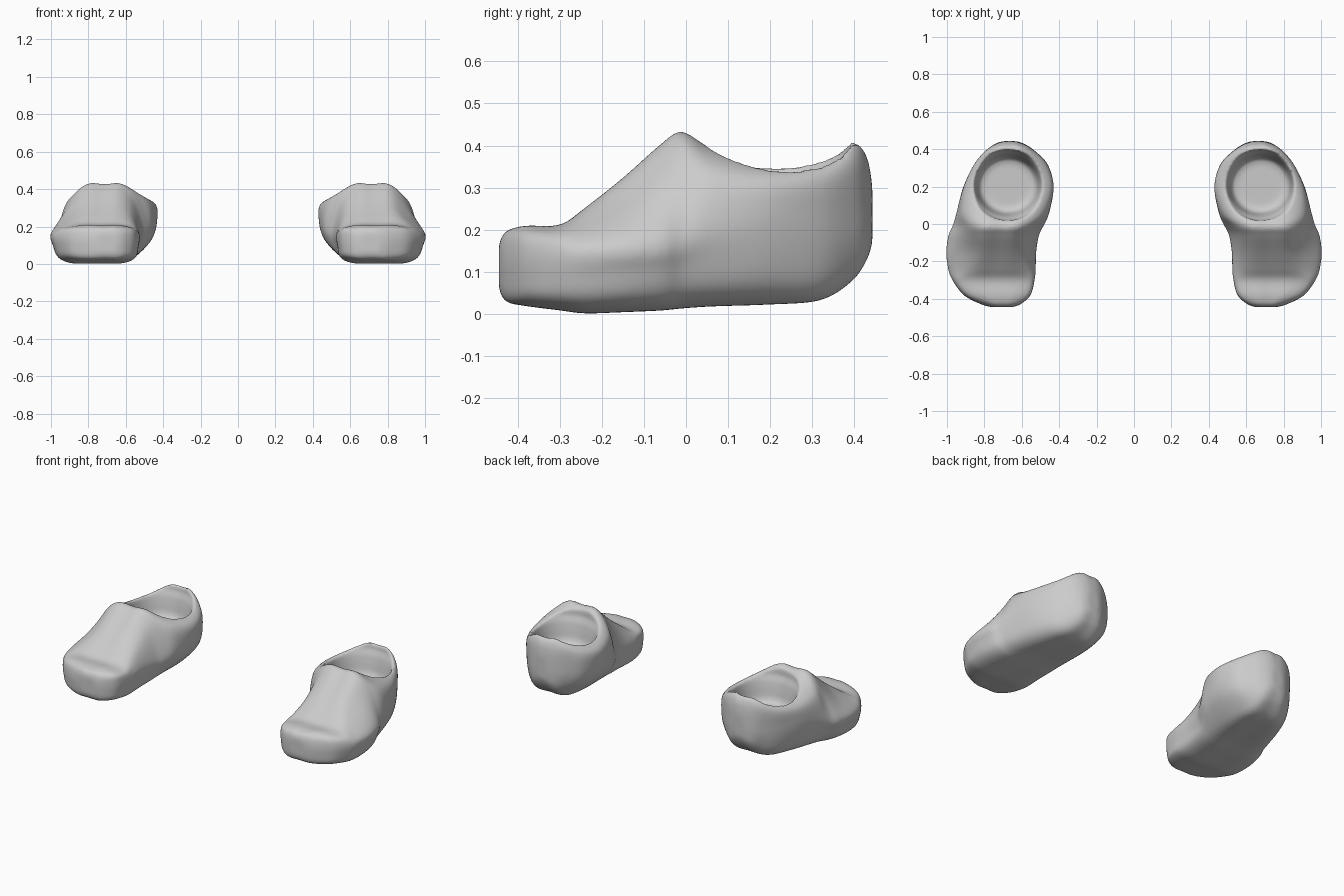
import bpy, bmesh, math

if "Cube" in bpy.data.objects:
    bpy.data.objects.remove(bpy.data.objects["Cube"])

# Cross-sections from toe to heel:
# y, z bottom, z widest, z top, bottom x pair, widest x pair, shoulder x pair
SECTIONS = [
    (-.445, .06, .12, .165, .66, .75, .65, .76, .66, .75),
    (-.428, .03, .13, .195, .615, .805, .605, .82, .615, .80),
    (-.38, .02, .14, .208, .57, .89, .553, .91, .565, .89),
    (-.30, .01, .15, .21, .55, .94, .532, .97, .55, .94),
    (-.24, .003, .16, .25, .55, .955, .527, .99, .565, .91),
    (-.15, .006, .17, .32, .55, .96, .525, .998, .57, .885),
    (-.06, .01, .18, .398, .545, .945, .51, .987, .56, .885),
    (-.01, .015, .19, .428, .54, .925, .485, .966, .535, .89),
    (.06, .02, .215, .392, .53, .91, .453, .948, .478, .912),
    (.20, .025, .245, .362, .52, .872, .431, .912, .444, .892),
    (.32, .035, .235, .377, .54, .82, .463, .852, .475, .845),
    (.395, .08, .23, .405, .57, .76, .535, .788, .545, .785),
    (.43, .13, .23, .37, .60, .73, .59, .74, .60, .73),
    (.443, .17, .23, .30, .64, .69, .63, .70, .64, .69),
]
# Foot opening: radius, height
CAVITY = [(.11, .215), (.145, .222), (.16, .25), (.17, .3), (.18, .34), (.197, .375), (.208, .6)]


def spline(pts, steps, closed=False):
    """Catmull-Rom interpolation through tuples of any length."""
    n, out = len(pts), []
    for i in range(n if closed else n - 1):
        q = [pts[(i + k) % n] if closed else pts[min(max(i + k, 0), n - 1)]
             for k in (-1, 0, 1, 2)]
        for s in range(steps):
            t = s / steps
            out.append(tuple(.5 * (2 * b + (c - a) * t + (2 * a - 5 * b + 4 * c - d) * t * t
                                   + (3 * b - a - 3 * c + d) * t ** 3)
                             for a, b, c, d in zip(*q)))
    return out if closed else out + [pts[-1]]


def ring(sec):
    y, zb, zm, zt, bl, br, ml, mr, tl, tr = sec
    bw, tw = br - bl, tr - tl
    low, mid, high = zb + .18 * (zm - zb), zb + .55 * (zm - zb), zm + .68 * (zt - zm)
    pts = [((bl + br) / 2, zb), (br - .18 * bw, zb), (br, low), (br + .75 * (mr - br), mid),
           (mr, zm), (tr, high), (tr - .23 * tw, zt), ((tl + tr) / 2, zt),
           (tl + .23 * tw, zt), (tl, high), (ml, zm), (bl + .75 * (ml - bl), mid),
           (bl, low), (bl + .18 * bw, zb)]
    return [(x, y, z) for x, z in spline(pts, 5, True)]


def loft(name, rings, side):
    bm = bmesh.new()
    rows = [[bm.verts.new((side * x, y, z)) for x, y, z in r] for r in rings]
    for a, b in zip(rows, rows[1:]):
        for i in range(len(a)):
            j = (i + 1) % len(a)
            bm.faces.new((a[i], a[j], b[j], b[i]))
    bm.faces.new(rows[0])
    bm.faces.new(rows[-1])
    bmesh.ops.recalc_face_normals(bm, faces=bm.faces)
    me = bpy.data.meshes.new(name)
    bm.to_mesh(me)
    bm.free()
    ob = bpy.data.objects.new(name, me)
    bpy.context.collection.objects.link(ob)
    return ob


def build_shoe(name, side):
    # Clog body
    shoe = loft(name, [ring(s) for s in spline(SECTIONS, 5)], side)
    # Hollow for the foot
    hollow = loft(name + "_opening_cutter", [
        [(.675 + r * math.cos(a * math.tau / 48), .208 + .95 * r * math.sin(a * math.tau / 48), z)
         for a in range(48)] for r, z in CAVITY], side)
    hollow.hide_render = True
    hollow.hide_set(True)
    cut = shoe.modifiers.new("opening", 'BOOLEAN')
    cut.object, cut.operation, cut.solver = hollow, 'DIFFERENCE', 'EXACT'
    # Soft moulded surface
    rm = shoe.modifiers.new("remesh", 'REMESH')
    rm.mode, rm.voxel_size, rm.use_smooth_shade = 'VOXEL', .008, True
    sm = shoe.modifiers.new("soften", 'SMOOTH')
    sm.factor, sm.iterations = .5, 12


build_shoe("left_shoe", 1)
build_shoe("right_shoe", -1)
